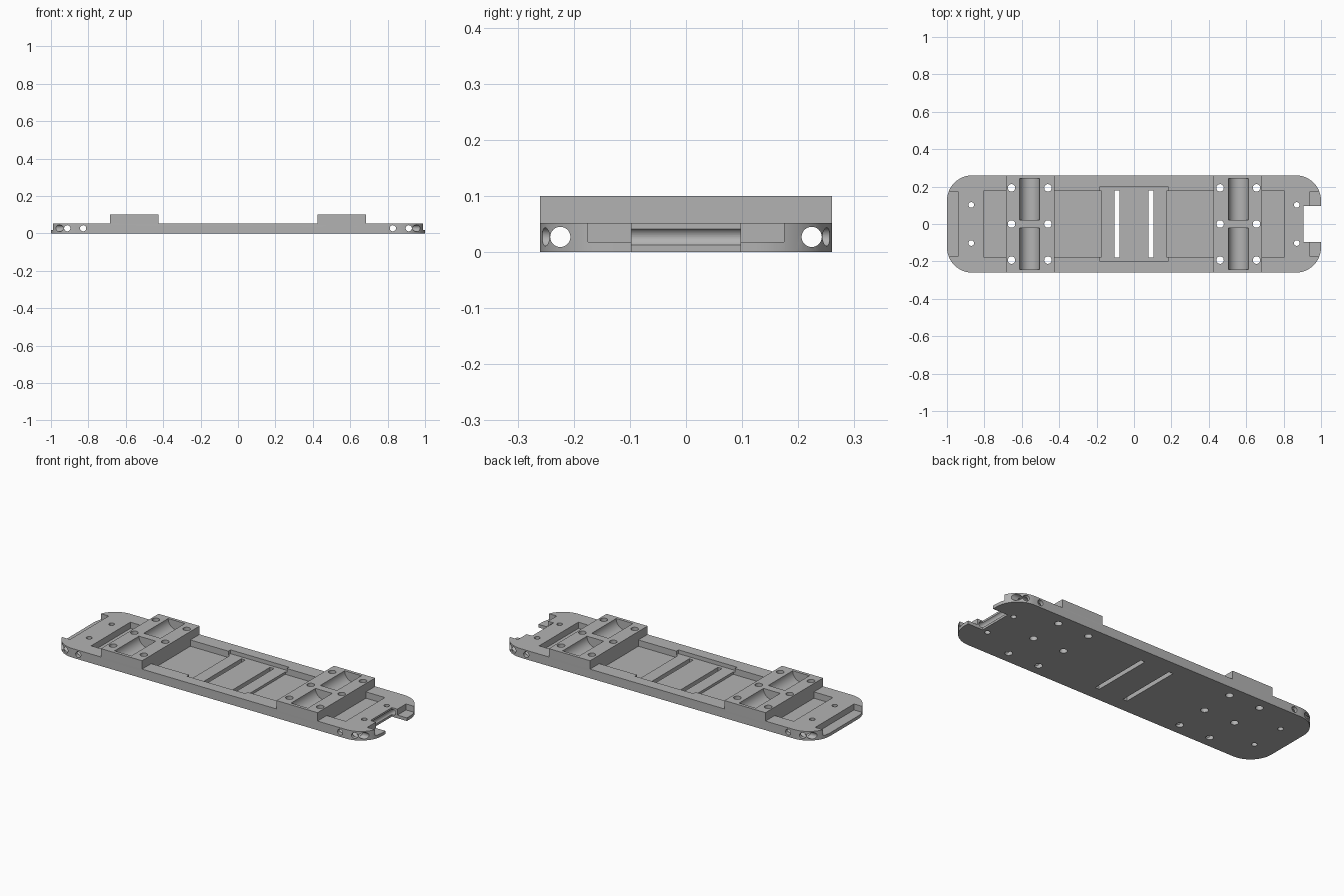
import bpy, bmesh, math
from mathutils import Matrix, Vector

if "Cube" in bpy.data.objects:
    bpy.data.objects.remove(bpy.data.objects["Cube"], do_unlink=True)

LENGTH, WIDTH = 1.0, 0.26          # half sizes
DECK, TOP = 0.052, 0.1             # deck height and raised block height
CORNER = 0.135

grey = bpy.data.materials.new("mid_grey")
grey.use_nodes = True
colour = (0.45, 0.45, 0.45, 1)
grey.diffuse_color = colour
grey.node_tree.nodes["Principled BSDF"].inputs["Base Color"].default_value = colour


def make_object(name, bm):
    bmesh.ops.recalc_face_normals(bm, faces=bm.faces)
    mesh = bpy.data.meshes.new(name)
    bm.to_mesh(mesh)
    bm.free()
    obj = bpy.data.objects.new(name, mesh)
    bpy.context.collection.objects.link(obj)
    mesh.materials.append(grey)
    return obj


# Chassis blank: rounded rectangle at full height
bm = bmesh.new()
outline = []
for i, (sx, sy) in enumerate([(1, 1), (-1, 1), (-1, -1), (1, -1)]):
    for step in range(13):
        a = math.radians(90 * i + 7.5 * step)
        outline.append(bm.verts.new((sx * (LENGTH - CORNER) + CORNER * math.cos(a),
                                     sy * (WIDTH - CORNER) + CORNER * math.sin(a), 0)))
base = bm.faces.new(outline)
side = bmesh.ops.extrude_face_region(bm, geom=[base])
bmesh.ops.translate(bm, vec=(0, 0, TOP),
                    verts=[v for v in side["geom"] if isinstance(v, bmesh.types.BMVert)])
chassis = make_object("chassis", bm)


def cut(bm):
    """Subtract a shape from the chassis."""
    cutter = make_object("cutter", bm)
    cutter.hide_render = True
    mod = chassis.modifiers.new("cut", "BOOLEAN")
    mod.operation = "DIFFERENCE"
    mod.solver = "EXACT"
    mod.object = cutter
    bpy.context.view_layer.objects.active = chassis
    bpy.ops.object.modifier_apply(modifier=mod.name)
    bpy.data.objects.remove(cutter, do_unlink=True)


def cut_box(x0, x1, y0, y1, z0, z1):
    bm = bmesh.new()
    size = Matrix.Diagonal((x1 - x0, y1 - y0, z1 - z0, 1))
    centre = Matrix.Translation(((x0 + x1) / 2, (y0 + y1) / 2, (z0 + z1) / 2))
    bmesh.ops.create_cube(bm, size=1, matrix=centre @ size)
    cut(bm)


def cut_rod(centre, axis, radius, length):
    bm = bmesh.new()
    turn = Vector((0, 0, 1)).rotation_difference(Vector(axis)).to_matrix().to_4x4()
    bmesh.ops.create_cone(bm, cap_ends=True, segments=32, radius1=radius, radius2=radius,
                          depth=length, matrix=Matrix.Translation(centre) @ turn)
    cut(bm)


# Lower the deck, leaving two raised blocks
for x0, x1 in [(-1.1, -0.685), (-0.425, 0.425), (0.685, 1.1)]:
    cut_box(x0, x1, -0.3, 0.3, DECK, 0.2)

# Centre tray, and the deeper trays beside it
cut_box(-0.185, 0.185, -0.197, 0.197, 0.03, 0.09)
for x0, x1 in [(-0.805, -0.685), (-0.425, -0.175), (0.175, 0.425), (0.685, 0.805)]:
    cut_box(x0, x1, -0.177, 0.177, 0.016, 0.09)

# Strap slots through the floor
for x in (-0.091, 0.091):
    cut_box(x - 0.013, x + 0.013, -0.178, 0.178, -0.1, 0.2)

# End ledges, and the notch in one end
for s in (-1, 1):
    cut_box(min(0.94 * s, 1.1 * s), max(0.94 * s, 1.1 * s), -0.175, 0.175, 0.018, 0.2)
cut_box(0.905, 1.1, -0.097, 0.097, -0.1, 0.2)

for s in (-1, 1):
    # Rounded cradles and screw holes in the raised blocks
    for t in (-1, 1):
        cut_rod((0.558 * s, 0.132 * t, TOP), (0, 1, 0), 0.053, 0.22)
        cut_rod((0.87 * s, 0.102 * t, 0.03), (0, 0, 1), 0.015, 0.3)
    for x in (0.46, 0.655):
        for y in (-0.193, 0, 0.193):
            cut_rod((x * s, y, 0.05), (0, 0, 1), 0.02, 0.3)
    # Crosswise holes, and the lengthwise channels along each rail
    for x in (0.828, 0.913):
        cut_rod((x * s, 0, 0.027), (0, 1, 0), 0.0165, 0.7)
    cut_rod((0, 0.224 * s, 0.027), (1, 0, 0), 0.018, 2.4)

# Smooth the curves and keep the edges sharp
bpy.ops.object.select_all(action="DESELECT")
chassis.select_set(True)
bpy.context.view_layer.objects.active = chassis
bpy.ops.object.shade_smooth_by_angle(angle=math.radians(30))
